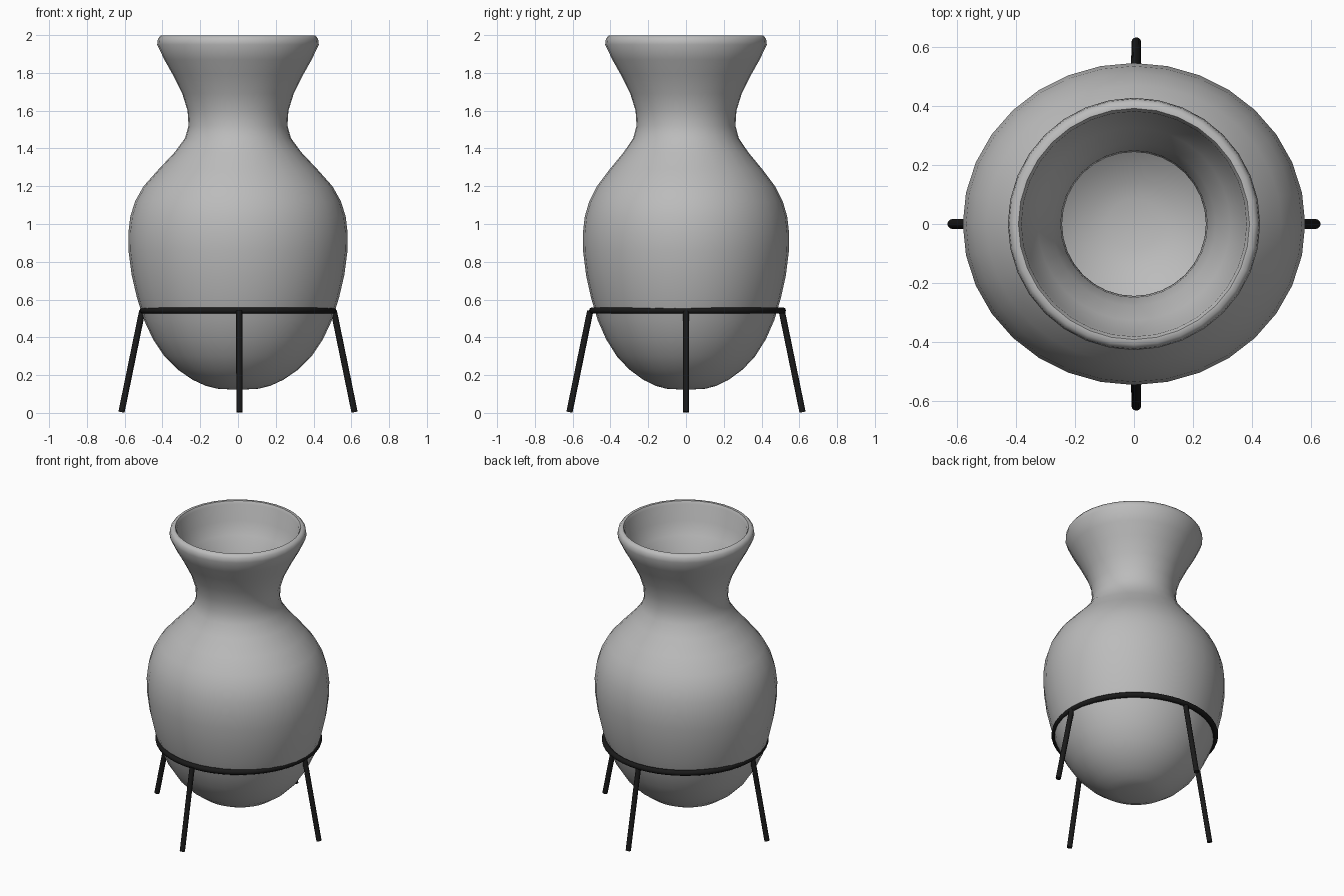
import bpy, bmesh, math
from mathutils import Vector

cube = bpy.data.objects.get("Cube")
if cube:
    bpy.data.objects.remove(cube)

SEGMENTS = 32


def material(name, color, roughness):
    m = bpy.data.materials.new(name)
    m.use_nodes = True
    m.diffuse_color = color
    shader = m.node_tree.nodes["Principled BSDF"]
    shader.inputs["Base Color"].default_value = color
    shader.inputs["Roughness"].default_value = roughness
    return m


clay = material("grey clay", (0.5, 0.5, 0.5, 1), 0.6)
iron = material("black iron", (0.01, 0.01, 0.01, 1), 0.5)


def finish(bm, name, mat, angle):
    bmesh.ops.recalc_face_normals(bm, faces=bm.faces)
    mesh = bpy.data.meshes.new(name)
    bm.to_mesh(mesh)
    bm.free()
    mesh.materials.append(mat)
    obj = bpy.data.objects.new(name, mesh)
    bpy.context.collection.objects.link(obj)
    bpy.ops.object.select_all(action="DESELECT")
    obj.select_set(True)
    bpy.context.view_layer.objects.active = obj
    bpy.ops.object.shade_smooth_by_angle(angle=math.radians(angle))
    return obj


def depth(z):
    """The belly is slightly flattened front to back; the neck is round."""
    t = min(max((z - 1.15) / 0.35, 0), 1)
    return 0.94 + 0.06 * t * t * (3 - 2 * t)


def ring_of_verts(bm, r, z):
    step = math.tau / SEGMENTS
    return [bm.verts.new((r * math.cos(i * step), r * depth(z) * math.sin(i * step), z))
            for i in range(SEGMENTS)]


# Vase: outer wall from base to lip, then a thin inner wall back down
outer = [(0.11, 0.128), (0.17, 0.143), (0.24, 0.175), (0.32, 0.23), (0.39, 0.30),
         (0.45, 0.39), (0.497, 0.49), (0.535, 0.61), (0.563, 0.73), (0.58, 0.86),
         (0.581, 0.95), (0.57, 1.04), (0.545, 1.12), (0.5, 1.2), (0.42, 1.29),
         (0.335, 1.38), (0.28, 1.455), (0.262, 1.52), (0.267, 1.6), (0.295, 1.69),
         (0.345, 1.79), (0.39, 1.87), (0.428, 1.95), (0.424, 1.98), (0.41, 1.998)]
inner = [(0.392, 1.998), (0.382, 1.98)]
inner += [(r - 0.018, z + (0.018 if z < 0.4 else 0)) for r, z in reversed(outer[:-3])]

bm = bmesh.new()
rings = [ring_of_verts(bm, r, z) for r, z in outer + inner]
for a, b in zip(rings, rings[1:]):
    for i in range(SEGMENTS):
        j = (i + 1) % SEGMENTS
        bm.faces.new((a[i], a[j], b[j], b[i]))
for ring, z in ((rings[0], 0.122), (rings[-1], 0.14)):
    tip = bm.verts.new((0, 0, z))
    for i in range(SEGMENTS):
        bm.faces.new((ring[i], ring[(i + 1) % SEGMENTS], tip))
finish(bm, "vase", clay, 60)

# Stand hoop
bpy.ops.mesh.primitive_torus_add(major_radius=0.503, minor_radius=0.018,
                                 major_segments=48, minor_segments=10,
                                 location=(0, 0.008, 0.542))
hoop = bpy.context.object
hoop.name = "stand_hoop"
hoop.data.materials.append(iron)
bpy.ops.object.shade_smooth_by_angle(angle=math.radians(50))

# Four splayed legs
for name, turn in (("left", 0), ("back", 90), ("right", 180), ("front", 270)):
    angle = math.radians(turn)
    out = Vector((math.cos(angle), math.sin(angle), 0))
    top = out * 0.507 + Vector((0.006 if turn % 180 else 0, 0, 0.54))
    foot = out * 0.617 + Vector((0.008 if turn % 180 else 0, 0, 0.004))
    axis = top - foot
    bpy.ops.mesh.primitive_cylinder_add(vertices=12, radius=0.0165, depth=axis.length,
                                        location=(top + foot) / 2)
    leg = bpy.context.object
    leg.name = name + "_leg"
    leg.rotation_euler = axis.to_track_quat("Z", "Y").to_euler()
    leg.data.materials.append(iron)
    bpy.ops.object.shade_smooth_by_angle(angle=math.radians(50))
